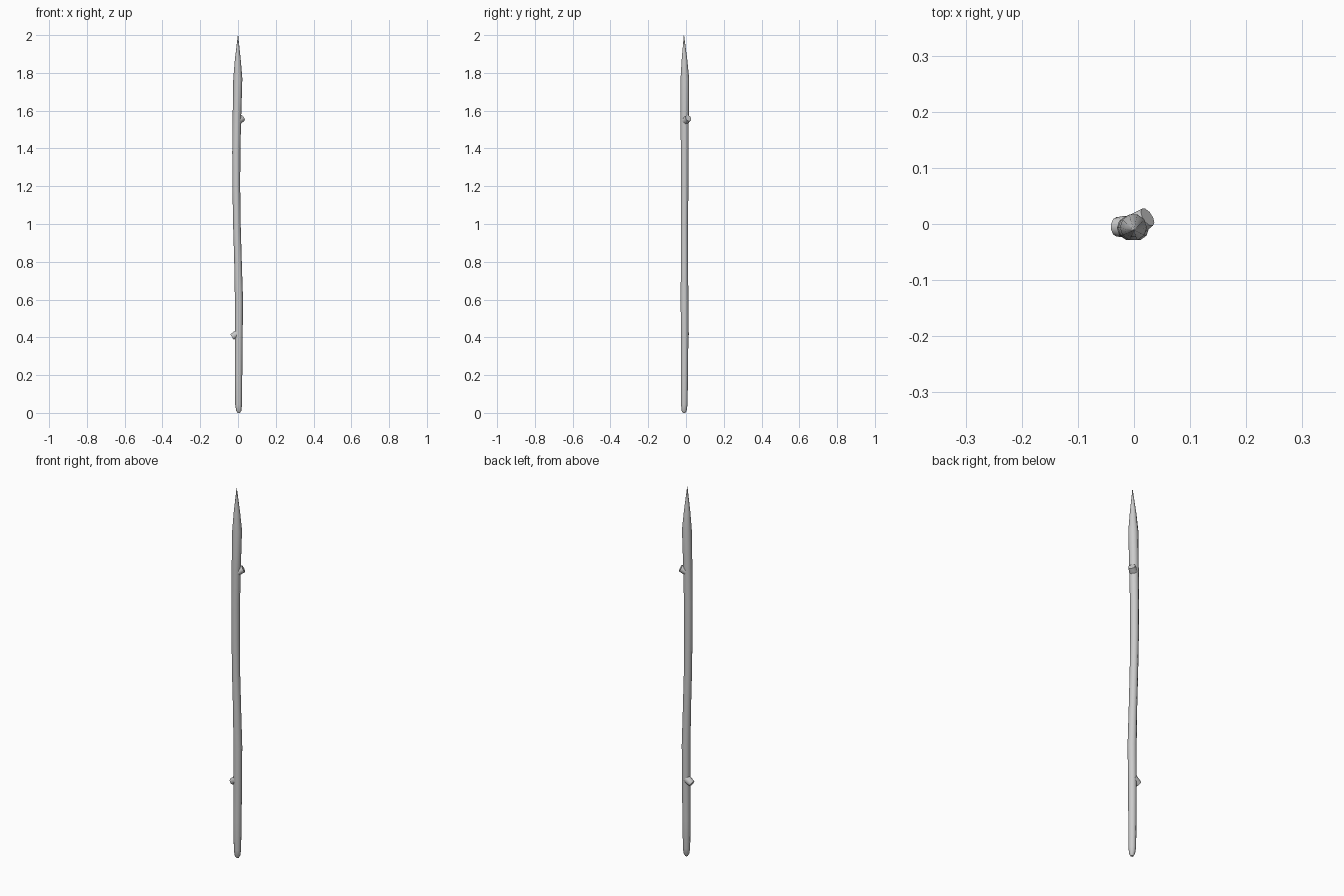
import bpy, bmesh, math
from mathutils import Vector

if "Cube" in bpy.data.objects:
    bpy.data.objects.remove(bpy.data.objects["Cube"])

SIDES = 10

def tube(name, rings, axes):
    """Loft circular rings (centre, radius) along the two given cross axes."""
    u, v = axes
    bm = bmesh.new()
    loops = []
    for c, r in rings:
        loops.append([bm.verts.new(Vector(c) + r * (math.cos(a) * u + math.sin(a) * v))
                      for a in (2 * math.pi * i / SIDES for i in range(SIDES))])
    for a, b in zip(loops, loops[1:]):
        for i in range(SIDES):
            j = (i + 1) % SIDES
            bm.faces.new((a[i], a[j], b[j], b[i]))
    bm.faces.new(list(reversed(loops[0])))
    bm.faces.new(loops[-1])
    bmesh.ops.recalc_face_normals(bm, faces=bm.faces)
    me = bpy.data.meshes.new(name)
    bm.to_mesh(me)
    bm.free()
    ob = bpy.data.objects.new(name, me)
    bpy.context.collection.objects.link(ob)
    bpy.ops.object.select_all(action='DESELECT')
    bpy.context.view_layer.objects.active = ob
    ob.select_set(True)
    bpy.ops.object.shade_smooth_by_angle(angle=math.radians(40))
    return ob

# Wavy shaft with rounded butt and sharpened tip: x, y, z, radius
profile = [
    (0.004, -0.010, 0.000, 0.007), (0.004, -0.010, 0.012, 0.014),
    (0.003, -0.009, 0.045, 0.018), (0.003, -0.008, 0.20, 0.0195),
    (0.004, -0.007, 0.40, 0.0205), (0.005, -0.008, 0.60, 0.0215),
    (0.000, -0.008, 0.80, 0.020), (-0.006, -0.008, 1.00, 0.020),
    (-0.009, -0.007, 1.20, 0.0205), (-0.009, -0.007, 1.38, 0.0215),
    (-0.006, -0.007, 1.56, 0.0225), (-0.001, -0.006, 1.77, 0.024),
    (-0.001, -0.008, 1.87, 0.0155), (0.000, -0.011, 2.00, 0.0008),
]
tube("shaft", [((x, y, z), r) for x, y, z, r in profile],
     (Vector((1, 0, 0)), Vector((0, 1, 0))))

# Cut branch stubs
def stub(name, start, heading, pitch, length, r0, r1):
    h, p = math.radians(heading), math.radians(pitch)
    d = Vector((math.cos(h) * math.cos(p), math.sin(h) * math.cos(p), math.sin(p)))
    u = Vector((-math.sin(h), math.cos(h), 0))
    s = Vector(start)
    tube(name, [(s, r0), (s + d * length * 0.6, (r0 + r1) / 2), (s + d * length, r1)],
         (u, d.cross(u)))

stub("upper_branch_stub", (-0.004, -0.006, 1.543), 33, 28, 0.038, 0.021, 0.018)
stub("lower_branch_stub", (0.000, -0.005, 0.422), 180, -33, 0.038, 0.021, 0.017)
